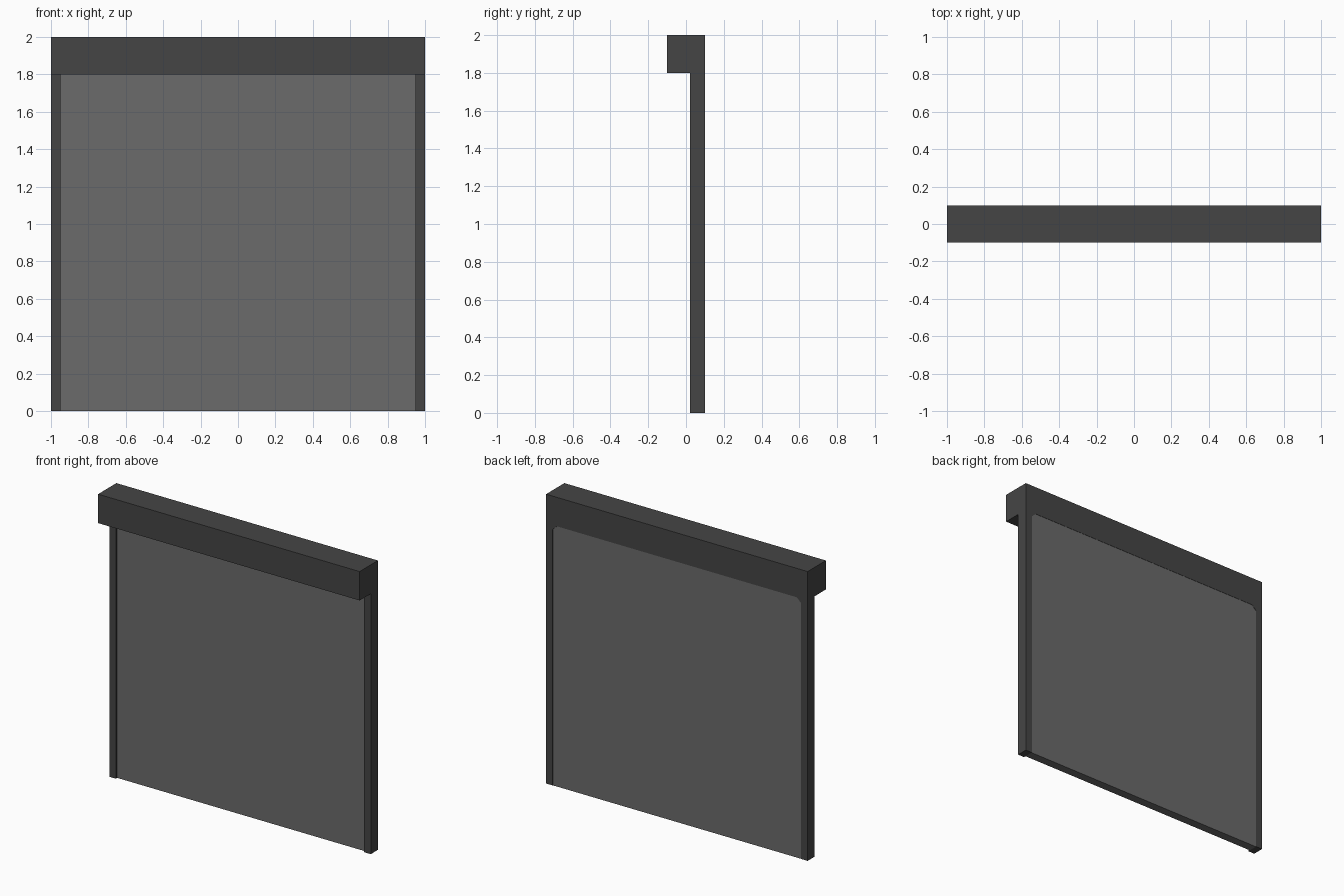
import bpy

if "Cube" in bpy.data.objects:
    bpy.data.objects.remove(bpy.data.objects["Cube"])

def material(name, v):
    m = bpy.data.materials.new(name)
    m.diffuse_color = (v, v, v, 1)
    m.use_nodes = True
    m.node_tree.nodes["Principled BSDF"].inputs["Base Color"].default_value = m.diffuse_color
    return m

frame_mat = material("dark grey frame", 0.06)
screen_mat = material("mid grey fabric", 0.145)

def prism(name, outline, y0, y1, mat):
    """Extrude an x-z outline (counter-clockwise from the front) from y0 to y1."""
    n = len(outline)
    verts = [(x, y0, z) for x, z in outline] + [(x, y1, z) for x, z in outline]
    faces = [tuple(range(n)), tuple(reversed(range(n, 2 * n)))]
    faces += [(i, i + n, (i + 1) % n + n, (i + 1) % n) for i in range(n)]
    me = bpy.data.meshes.new(name)
    me.from_pydata(verts, [], faces)
    me.materials.append(mat)
    ob = bpy.data.objects.new(name, me)
    bpy.context.collection.objects.link(ob)
    return ob

def rect(x0, x1, z0, z1):
    return [(x0, z0), (x1, z0), (x1, z1), (x0, z1)]

# Roller housing across the top
prism("roller_housing", rect(-1, 1, 1.8, 2), -0.1, 0.1, frame_mat)

# Screen, set just behind the rail fronts and almost flush at the back
prism("screen", rect(-0.95, 0.95, 0, 1.8), 0.037, 0.098, screen_mat)

# Side rails and small corner fillets at the back, mirrored left/right
for side, label in ((-1, "left"), (1, "right")):
    prism(label + "_guide_rail", rect(*sorted((side * 0.95, side)), 0, 1.8),
          0.022, 0.1, frame_mat)
    corner = [(side * 0.95, 1.768), (side * 0.95, 1.8), (side * 0.918, 1.8)]
    if side < 0:
        corner.reverse()
    prism(label + "_corner_fillet", corner, 0.095, 0.1, frame_mat)
